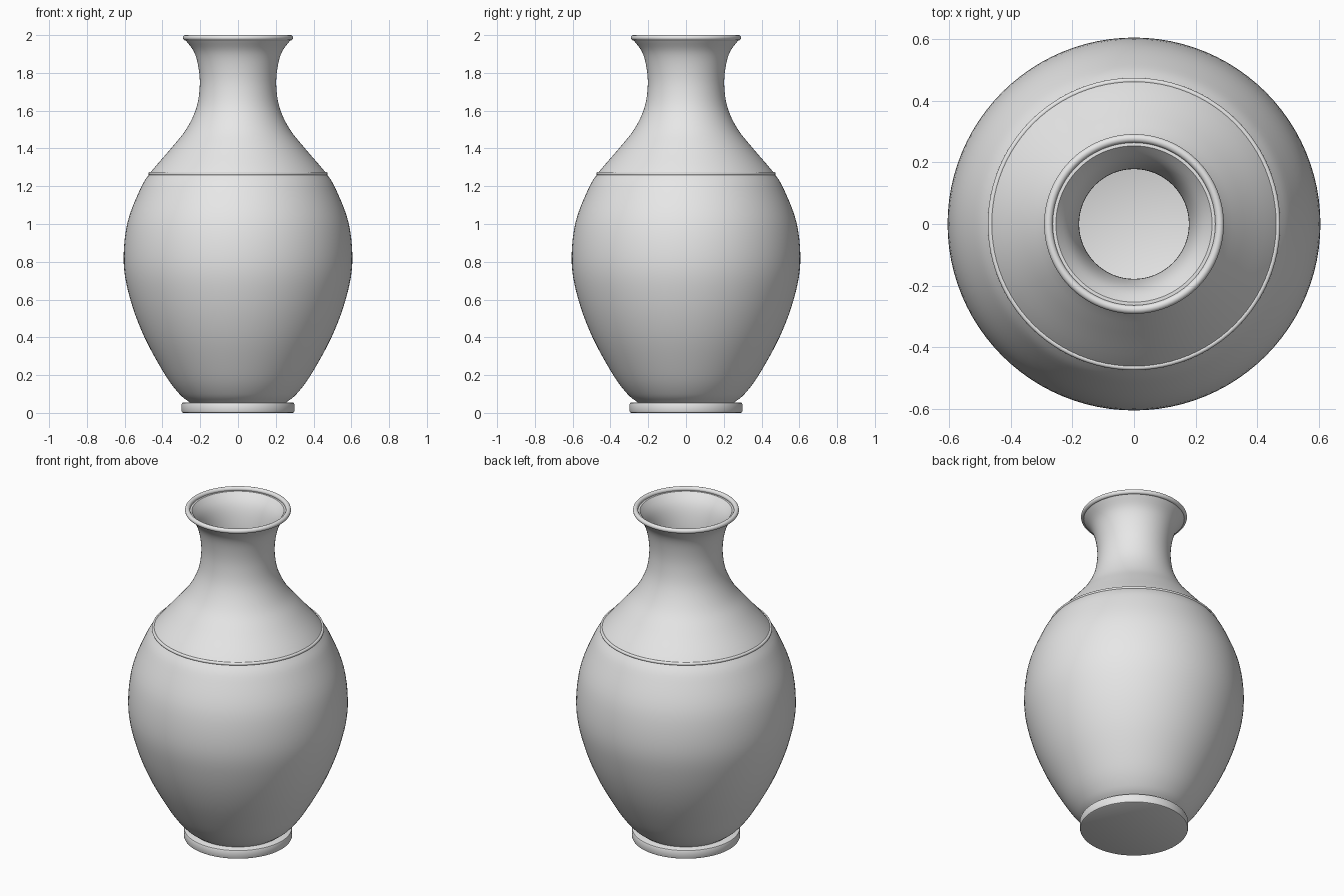
import bpy, bmesh, math
from mathutils import Vector

if "Cube" in bpy.data.objects:
    bpy.data.objects.remove(bpy.data.objects["Cube"])

SEG = 96

clay = bpy.data.materials.new("grey clay")
clay.diffuse_color = (0.8, 0.8, 0.8, 1)
clay.use_nodes = True
clay.node_tree.nodes["Principled BSDF"].inputs["Base Color"].default_value = clay.diffuse_color


def smooth_path(pts, steps=5):
    """Catmull-Rom curve through (radius, height) points."""
    p = [Vector(q) for q in pts]
    p = [2 * p[0] - p[1]] + p + [2 * p[-1] - p[-2]]
    out = []
    for a, b, c, d in zip(p, p[1:], p[2:], p[3:]):
        for i in range(steps):
            t = i / steps
            out.append(0.5 * (2 * b + (c - a) * t + (2 * a - 5 * b + 4 * c - d) * t * t
                              + (3 * b - a - 3 * c + d) * t ** 3))
    return out + [p[-2]]


def lathe(name, profile, closed=False, angle=35):
    """Spin a profile around the z axis; points at radius 0 become poles."""
    bm = bmesh.new()
    rings = []
    for r, z in profile:
        if r < 1e-5:
            rings.append([bm.verts.new((0, 0, z))] * SEG)
        else:
            rings.append([bm.verts.new((r * math.cos(math.tau * i / SEG),
                                        r * math.sin(math.tau * i / SEG), z)) for i in range(SEG)])
    pairs = list(zip(rings, rings[1:])) + ([(rings[-1], rings[0])] if closed else [])
    for lo, hi in pairs:
        for i in range(SEG):
            j = (i + 1) % SEG
            bm.faces.new(list(dict.fromkeys((lo[i], lo[j], hi[j], hi[i]))))
    bmesh.ops.recalc_face_normals(bm, faces=bm.faces)
    me = bpy.data.meshes.new(name)
    bm.to_mesh(me)
    bm.free()
    me.materials.append(clay)
    ob = bpy.data.objects.new(name, me)
    bpy.context.collection.objects.link(ob)
    bpy.ops.object.select_all(action='DESELECT')
    ob.select_set(True)
    bpy.context.view_layer.objects.active = ob
    bpy.ops.object.shade_smooth_by_angle(angle=math.radians(angle))
    return ob


def bead(name, radius, z, thick):
    """Round moulding running around the vase."""
    n = 14
    return lathe(name, [(radius + thick * math.cos(math.tau * k / n),
                         z + thick * math.sin(math.tau * k / n)) for k in range(n)],
                 closed=True, angle=60)


# Hollow body: outer wall up to the lip, then an inner wall down to the floor
outer = smooth_path([(0.255, 0.055), (0.31, 0.10), (0.385, 0.20), (0.495, 0.40), (0.57, 0.60),
                     (0.605, 0.79), (0.587, 1.0), (0.52, 1.18), (0.465, 1.27), (0.355, 1.40),
                     (0.275, 1.50), (0.222, 1.61), (0.203, 1.72), (0.208, 1.82),
                     (0.232, 1.91), (0.283, 1.98)])
wall = 0.024
inner = []
for i, p in enumerate(outer):
    t = (outer[min(i + 1, len(outer) - 1)] - outer[max(i - 1, 0)]).normalized()
    inner.append(p + wall * Vector((-t.y, t.x)))
inner = [q for q in inner if q.y > 0.08 and q.y < 1.99]
body = [(0, 0.055)] + [tuple(p) for p in outer] + [tuple(q) for q in reversed(inner)]
body.append((0, 0.08))
lathe("vase_body", body)

# Foot disc with softened edges
lathe("foot", [(0, 0), (0.29, 0), (0.296, 0.003), (0.299, 0.01), (0.299, 0.045),
               (0.296, 0.052), (0.29, 0.055), (0, 0.055)])

# Rolled lip and shoulder moulding
bead("lip", 0.278, 1.986, 0.014)
bead("shoulder_ring", 0.466, 1.266, 0.009)
